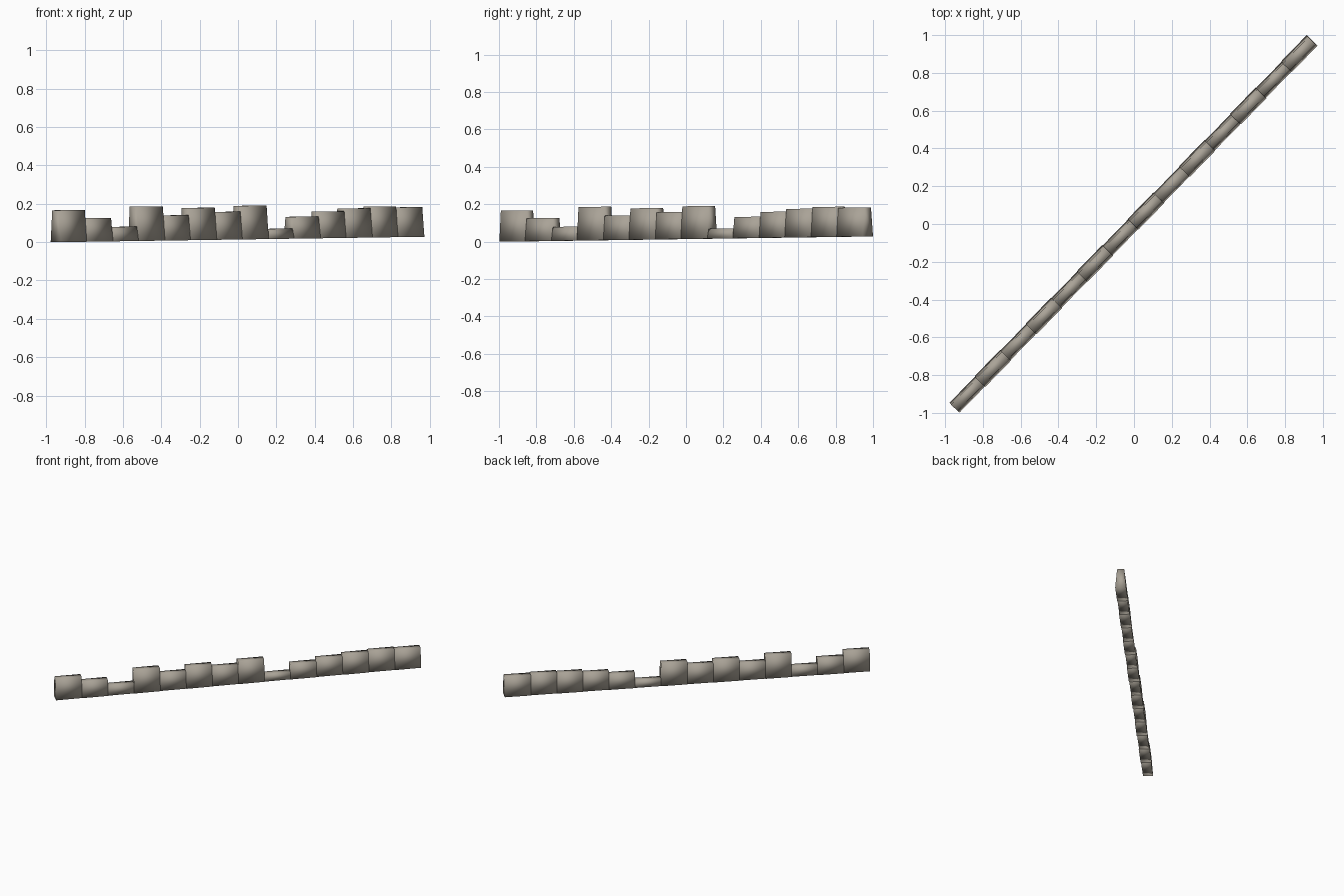
import bpy, bmesh, math
from mathutils import Matrix, Vector

cube = bpy.data.objects.get("Cube")
if cube:
    bpy.data.objects.remove(cube, do_unlink=True)

# Weathered stone
stone = bpy.data.materials.new("weathered_stone")
stone.use_nodes = True
colour = (0.40, 0.365, 0.31, 1)
stone.diffuse_color = colour
stone.node_tree.nodes["Principled BSDF"].inputs["Base Color"].default_value = colour

START = Vector((-0.95, -0.972, 0.0))
END = Vector((0.943, 0.972, 0.028))
# Height of each broken segment's top above the ground
TOPS = [0.167, 0.126, 0.08, 0.186, 0.14, 0.179, 0.158,
        0.19, 0.07, 0.133, 0.16, 0.176, 0.186, 0.182]

run = END - START
step = run.length / len(TOPS)
yaw = math.atan2(run.y, run.x)
pitch = math.asin(run.z / run.length)


def wall_block(name, centre, length, base, top, height):
    """Box standing on its base, with long sides leaning inward."""
    bm = bmesh.new()
    bmesh.ops.create_cube(bm, size=1)
    for v in bm.verts:
        width = top if v.co.z > 0 else base
        v.co = (v.co.x * length, v.co.y * width, (v.co.z + 0.5) * height)
    mesh = bpy.data.meshes.new(name)
    bm.to_mesh(mesh)
    bm.free()
    for face in mesh.polygons:
        face.use_smooth = True
    mesh.materials.append(stone)
    obj = bpy.data.objects.new(name, mesh)
    obj.matrix_world = (Matrix.Translation(centre)
                        @ Matrix.Rotation(yaw, 4, 'Z')
                        @ Matrix.Rotation(-pitch, 4, 'Y'))
    bpy.context.collection.objects.link(obj)


# Row of segments along the slightly rising diagonal
for i, z_top in enumerate(TOPS):
    centre = START + run * ((i + 0.5) / len(TOPS))
    base = 0.08 if i % 2 else 0.074
    wall_block(f"wall_segment_{i + 1}", centre, step, base, base * 0.65, z_top - centre.z)
